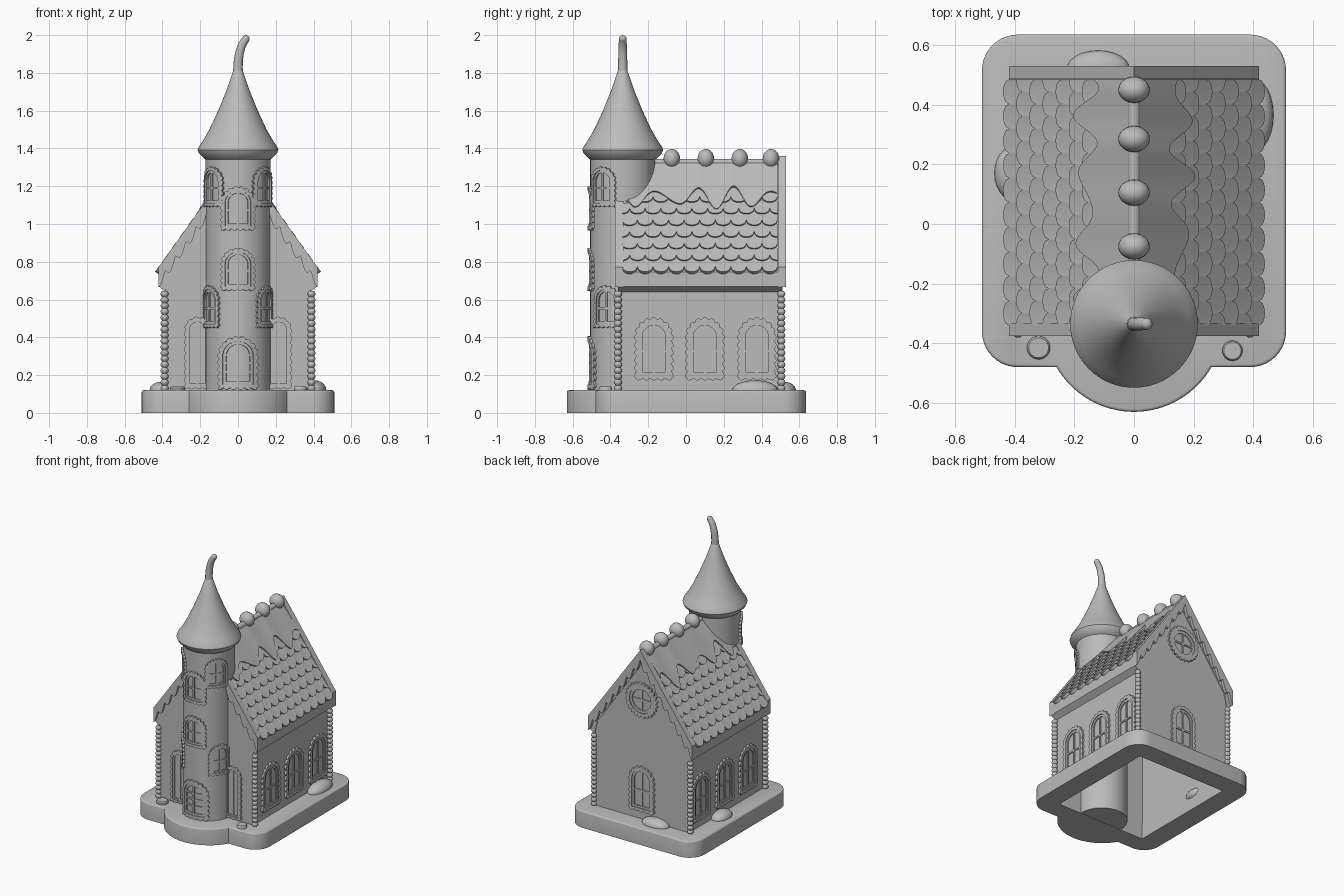
import bpy, bmesh, math
from math import pi, sin, cos, radians
from mathutils import Vector, Matrix

if "Cube" in bpy.data.objects:
    bpy.data.objects.remove(bpy.data.objects["Cube"])

mat = bpy.data.materials.new("plain grey")
mat.use_nodes = True
GREY = (0.5, 0.5, 0.5, 1)
mat.diffuse_color = GREY
mat.node_tree.nodes["Principled BSDF"].inputs["Base Color"].default_value = GREY
made = []
TOWER_Y, TOWER_R = -0.335, 0.172
RIDGE, PITCH = 1.335, 1.405


def finish(name, bm):
    bmesh.ops.recalc_face_normals(bm, faces=bm.faces)
    me = bpy.data.meshes.new(name)
    bm.to_mesh(me)
    bm.free()
    me.materials.append(mat)
    ob = bpy.data.objects.new(name, me)
    bpy.context.collection.objects.link(ob)
    made.append(ob)
    return ob


def ribbon(bm, a, b, f, top=0.02, low=-0.01, top_b=None, closed=False):
    """Solid strip between outlines a and b, f maps (u, v, depth) to space."""
    tb = top if top_b is None else top_b
    rows = [[bm.verts.new(f(*p, d)) for p in line]
            for line, d in ((a, top), (b, tb), (b, low), (a, low))]
    n = len(a)
    for i in range(n if closed else n - 1):
        j = (i + 1) % n
        for k in range(4):
            r, s = rows[k], rows[(k + 1) % 4]
            bm.faces.new((r[i], r[j], s[j], s[i]))
    if not closed:
        bm.faces.new([r[0] for r in rows])
        bm.faces.new([r[-1] for r in rows])


def lathe(name, profile, x, y, seg=32):
    bm = bmesh.new()
    rings = [[bm.verts.new((x + r * cos(2 * pi * i / seg), y + r * sin(2 * pi * i / seg), z))
              for i in range(seg)] for r, z in profile]
    for p, q in zip(rings, rings[1:]):
        for i in range(seg):
            j = (i + 1) % seg
            bm.faces.new((p[i], p[j], q[j], q[i]))
    bm.faces.new(rings[0])
    bm.faces.new(rings[-1])
    return finish(name, bm)


def ball(name, centre, size, seg=24):
    bm = bmesh.new()
    m = Matrix.Translation(centre) @ Matrix.Diagonal((*size, 1))
    bmesh.ops.create_uvsphere(bm, u_segments=seg, v_segments=seg // 2, radius=1, matrix=m)
    return finish(name, bm)


# Surface mappings
def on_plane(origin, right, out):
    o, r, n = Vector(origin), Vector(right), Vector(out)
    return lambda u, v, d: o + r * u + n * d + Vector((0, 0, v))


def on_tower(angle, z):
    def f(u, v, d):
        a = angle + u / TOWER_R
        r = TOWER_R + d
        return Vector((r * sin(a), TOWER_Y - r * cos(a), z + v))
    return f


def on_slope(s):
    n = Vector((PITCH * s, 0, 1)).normalized()
    return lambda y, x, d: Vector((s * x, y, RIDGE - PITCH * x)) + n * d


# Base plinth with open underside
def arc(cx, cy, r, a0, a1, n):
    return [(cx + r * cos(radians(a0 + (a1 - a0) * i / n)),
             cy + r * sin(radians(a0 + (a1 - a0) * i / n))) for i in range(n + 1)]


outline = arc(0, -0.33, 0.3, 210, 330, 32)
for cx, cy, a in ((0.39, -0.36, 270), (0.39, 0.515, 0), (-0.39, 0.515, 90), (-0.39, -0.36, 180)):
    outline += arc(cx, cy, 0.12, a, a + 90, 10)
bm = bmesh.new()
face = bm.faces.new([bm.verts.new((x, y, 0)) for x, y in outline])
up = bmesh.ops.extrude_face_region(bm, geom=[face])["geom"]
bmesh.ops.translate(bm, vec=(0, 0, 0.12), verts=[v for v in up if isinstance(v, bmesh.types.BMVert)])
rim = [e for e in bm.edges if all(v.co.z > 0.1 for v in e.verts)]
bmesh.ops.bevel(bm, geom=rim, offset=0.01, segments=3, profile=0.5, affect='EDGES')
base = finish("base", bm)
bm = bmesh.new()
bmesh.ops.create_cube(bm, size=1, matrix=Matrix.Translation((0, 0.0725, 0.1))
                      @ Matrix.Diagonal((0.72, 0.835, 0.6, 1)))
cutter = finish("base_cutter", bm)
cutter.hide_render = True
mod = base.modifiers.new("hollow", 'BOOLEAN')
mod.operation, mod.object, mod.solver = 'DIFFERENCE', cutter, 'EXACT'
bpy.context.view_layer.objects.active = base
bpy.ops.object.modifier_apply(modifier="hollow")
made.remove(cutter)
bpy.data.objects.remove(cutter)

# House walls: hollow gabled shell
bm = bmesh.new()
prof = [(-0.378, 0.06), (-0.378, 0.74), (0, 1.27), (0.378, 0.74), (0.378, 0.06)]
ends = [[bm.verts.new((x, y, z)) for x, z in prof] for y in (-0.36, 0.505)]
for e in ends:
    bm.faces.new(e)
for i in range(4):
    bm.faces.new((ends[0][i], ends[0][i + 1], ends[1][i + 1], ends[1][i]))
walls = finish("house_walls", bm)
mod = walls.modifiers.new("thickness", 'SOLIDIFY')
mod.thickness, mod.offset = 0.02, -1
bpy.context.view_layer.objects.active = walls
bpy.ops.object.modifier_apply(modifier="thickness")

# Roof slab with eaves
bm = bmesh.new()
half = [(0.42, 0.67), (0.383, 0.64), (0.36, 0.74), (0, 1.25)]
under = [(-x, z) for x, z in half] + half[-2::-1]
over = [(x, RIDGE - PITCH * abs(x)) for x, z in under]
ribbon(bm, over, under, on_plane((0, 0, 0), (1, 0, 0), (0, 1, 0)), 0.51, -0.36)
finish("roof", bm)

# Gable trim with dripping icing edge
for name, y, out in (("front_gable_trim", -0.36, -1), ("back_gable_trim", 0.515, 1)):
    bm = bmesh.new()
    xs = [0.42 * i / 80 for i in range(-80, 81)]
    top = [(x, 1.36 - 1.4 * abs(x)) for x in xs]
    drip = [(x, z - 0.065 - 0.045 * abs(sin(pi * abs(x) / 0.055))) for x, z in top]
    ribbon(bm, top, drip, on_plane((0, y, 0), (1, 0, 0), (0, out, 0)), 0.015, -0.028)
    finish(name, bm)

# Scalloped tile rows and icing cap on both slopes
ys = [-0.34 + 0.825 * i / 160 for i in range(161)]
for s, side in ((1, "left"), (-1, "right")):
    bm = bmesh.new()
    for k in range(7):
        tip = 0.425 - 0.044 * k
        low = []
        for y in ys:
            t = ((y + 0.34) / 0.0825 + 0.5 * (k % 2)) % 1
            low.append((y, tip - 0.02 + 0.02 * math.sqrt(max(0, 1 - (2 * t - 1) ** 2))))
        ribbon(bm, [(y, tip - 0.066) for y in ys], low, on_slope(s), 0.003, -0.01, 0.017)
    finish(side + "_roof_tiles", bm)
    bm = bmesh.new()
    edge = [(y, 0.145 + 0.032 * sin(2 * pi * (y + 0.13) / 0.205 - 0.9) + 0.012 * sin(41 * y + s))
            for y in ys]
    ribbon(bm, [(y, 0) for y in ys], edge, on_slope(s), 0.008, -0.01, 0.02)
    finish(side + "_icing_cap", bm)

# Ridge roll and gumdrops
bm = bmesh.new()
bmesh.ops.create_cone(bm, cap_ends=True, segments=16, radius1=0.02, radius2=0.02, depth=0.86,
                      matrix=Matrix.Translation((0, 0.085, 1.325)) @ Matrix.Rotation(pi / 2, 4, 'X'))
finish("ridge_roll", bm)
for i, y in enumerate((-0.075, 0.105, 0.285, 0.45)):
    ball(f"ridge_gumdrop_{i + 1}", (0, y, 1.345), (0.053, 0.044, 0.052))

# Tower, spire and bent tip
lathe("tower", [(TOWER_R, 0.002), (TOWER_R, 1.36)], 0, TOWER_Y, 64)
lathe("spire", [(0.15, 1.33), (0.178, 1.345), (0.207, 1.375), (0.214, 1.392), (0.207, 1.41),
                (0.186, 1.44), (0.15, 1.503), (0.105, 1.6), (0.06, 1.71), (0.026, 1.81),
                (0.02, 1.82)], 0, TOWER_Y, 64)
cu = bpy.data.curves.new("spire_tip", 'CURVE')
cu.dimensions, cu.bevel_depth, cu.bevel_resolution, cu.use_fill_caps = '3D', 0.026, 4, True
sp = cu.splines.new('POLY')
path = [(0, 1.79), (0, 1.83), (0.002, 1.87), (0.009, 1.91), (0.02, 1.945), (0.033, 1.967), (0.042, 1.979)]
sp.points.add(len(path) - 1)
for i, (p, (x, z)) in enumerate(zip(sp.points, path)):
    p.co = (x, TOWER_Y, z, 1)
    p.radius = 1 - 0.04 * i
tip = bpy.data.objects.new("spire_tip", cu)
bpy.context.collection.objects.link(tip)
tube = bpy.data.meshes.new_from_object(tip.evaluated_get(bpy.context.evaluated_depsgraph_get()))
bpy.data.objects.remove(tip)
bm = bmesh.new()
bm.from_mesh(tube)
finish("spire_tip", bm)
ball("spire_tip_end", (0.042, TOWER_Y, 1.98), (0.02, 0.02, 0.02), 16)


# Windows: scalloped surround, inner frame and glazing bars
def opening(w, h, inset, n=144):
    r = w - inset
    if h is None:
        return [(r * cos(2 * pi * i / n), r * sin(2 * pi * i / n)) for i in range(n)]
    side, bend, total = h - w, pi * w, 2 * (h - w) + pi * w + 2 * w
    pts = []
    for i in range(n):
        t = total * i / n
        if t < side:
            pts.append((r, inset + (side - inset) * t / side))
        elif t < side + bend:
            a = (t - side) / w
            pts.append((r * cos(a), side + r * sin(a)))
        elif t < 2 * side + bend:
            pts.append((-r, side - (side - inset) * (t - side - bend) / side))
        else:
            pts.append((-r + 2 * r * (t - 2 * side - bend) / (2 * w), inset))
    return pts


def window(name, w, h, f, bars, beads=24):
    bm = bmesh.new()
    rim, mid, inner = (opening(w, h, w * k) for k in (0, 0.27, 0.42))
    outer = []
    for i, (p, q) in enumerate(zip(rim, mid)):
        k = 0.4 * (1 - abs(sin(pi * beads * i / len(rim))))
        outer.append((p[0] + (q[0] - p[0]) * k, p[1] + (q[1] - p[1]) * k))
    ribbon(bm, outer, mid, f, 0.014, closed=True)
    ribbon(bm, mid, inner, f, 0.008, closed=True)
    lo, hi = min(p[1] for p in inner), max(p[1] for p in inner)
    ribbon(bm, [(-0.006, lo), (-0.006, hi)], [(0.006, lo), (0.006, hi)], f, 0.007)
    for k in bars:
        z = lo + (hi - lo) * k
        row = [0.6 * w * i / 4 for i in range(-4, 5)]
        ribbon(bm, [(x, z - 0.006) for x in row], [(x, z + 0.006) for x in row], f, 0.007)
    finish(name, bm)


for s, side in ((1, "left"), (-1, "right")):
    for i, y in enumerate((-0.17, 0.1, 0.375)):
        window(f"{side}_window_{i + 1}", 0.104, 0.335,
               on_plane((s * 0.378, y, 0.172), (0, s, 0), (s, 0, 0)), (0.45,))
    window(side + "_front_arch", 0.07, 0.385,
           on_plane((s * 0.215, -0.36, 0.125), (1, 0, 0), (0, -1, 0)), ())
    window(side + "_tower_window_upper", 0.08, 0.215, on_tower(s * radians(52), 1.09), (0.45,))
    window(side + "_tower_window_lower", 0.08, 0.225, on_tower(s * radians(60), 0.45), (0.45,))
window("back_window", 0.104, 0.335, on_plane((0, 0.505, 0.172), (-1, 0, 0), (0, 1, 0)), (0.45,))
window("back_round_window", 0.13, None, on_plane((0, 0.505, 0.99), (-1, 0, 0), (0, 1, 0)), (0.5,))
window("tower_window_upper", 0.09, 0.235, on_tower(0, 0.965), (0.45,))
window("tower_window_middle", 0.09, 0.23, on_tower(0, 0.645), (0.45,))
window("door", 0.108, 0.285, on_tower(0, 0.122), (0.25, 0.5, 0.72))

# Beaded corner columns
for sx, side in ((1, "left"), (-1, "right")):
    for y, end in ((-0.36, "front"), (0.505, "back")):
        beads = [(0.013 + 0.008 * abs(sin(pi * i / 6)), 0.115 + 0.53 * i / 102) for i in range(103)]
        lathe(f"{end}_{side}_column", beads, sx * 0.389, y, 16)

# Mounds and sweets on the base
ball("back_mound", (-0.12, 0.52, 0.12), (0.105, 0.062, 0.045))
ball("left_mound", (0.405, 0.365, 0.12), (0.063, 0.12, 0.052))
ball("right_mound", (-0.405, 0.17, 0.12), (0.063, 0.09, 0.045))
for x, y, r, side in ((-0.32, -0.415, 0.039, "right"), (0.33, -0.425, 0.034, "left")):
    lathe(side + "_sweet", [(r, 0.11), (r, 0.132), (r * 0.85, 0.14)], x, y)

# Smooth the round parts, keep edges crisp
bpy.ops.object.select_all(action='DESELECT')
for ob in made:
    ob.select_set(True)
bpy.context.view_layer.objects.active = base
bpy.ops.object.shade_smooth_by_angle(angle=radians(35))
